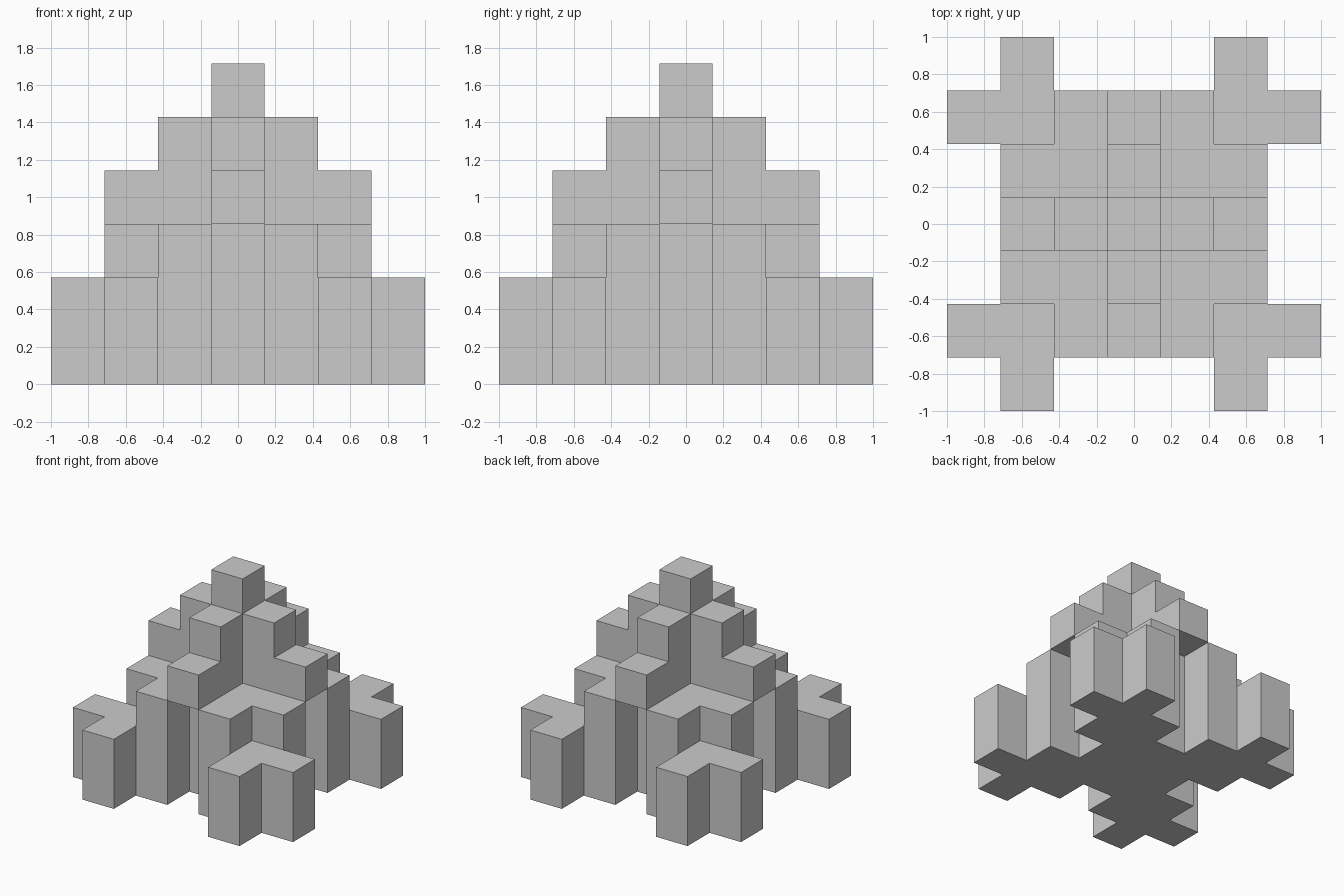
import bpy, bmesh
from mathutils import Vector

if "Cube" in bpy.data.objects:
    bpy.data.objects.remove(bpy.data.objects["Cube"])

U = 2 / 7  # edge length of one block

# One-eighth of the plan: (larger |x|,|y|, smaller) -> (bottom, top) in blocks
COLUMNS = {
    (0, 0): (0, 6),  # central spire
    (1, 0): (0, 5),  # upper arms
    (2, 0): (3, 4),  # overhanging arm tips
    (1, 1): (0, 3),  # inner diagonals
    (2, 1): (0, 3),  # mid-height shoulders
    (2, 2): (0, 2),  # corner feet
    (3, 2): (0, 2),  # corner feet toes
}

# Expand by symmetry into the full set of filled blocks
cells = set()
for (a, b), (lo, hi) in COLUMNS.items():
    for x, y in ((a, b), (b, a)):
        for sx in (1, -1):
            for sy in (1, -1):
                cells.update((x * sx, y * sy, z) for z in range(lo, hi))


def add_exposed_faces(bm, cell):
    """Add the sides of a block that are not covered by a neighbour."""
    centre = Vector(cell) + Vector((0, 0, 0.5))
    for axis in range(3):
        for sign in (1, -1):
            n = Vector((0, 0, 0))
            n[axis] = sign
            if tuple(int(c + d) for c, d in zip(cell, n)) in cells:
                continue
            u = Vector((0, 0, 0))
            u[(axis + 1) % 3] = 1
            v = n.cross(u)
            corners = (-u - v, u - v, u + v, v - u)
            bm.faces.new([bm.verts.new((centre + (n + c) / 2) * U) for c in corners])


# Stepped block tower as one clean outer shell
bm = bmesh.new()
for cell in sorted(cells):
    add_exposed_faces(bm, cell)
bmesh.ops.remove_doubles(bm, verts=bm.verts, dist=0.001)
bmesh.ops.dissolve_limit(bm, angle_limit=0.01, verts=bm.verts, edges=bm.edges)
mesh = bpy.data.meshes.new("stepped_block_tower")
bm.to_mesh(mesh)
bm.free()
bpy.context.collection.objects.link(bpy.data.objects.new("stepped_block_tower", mesh))
